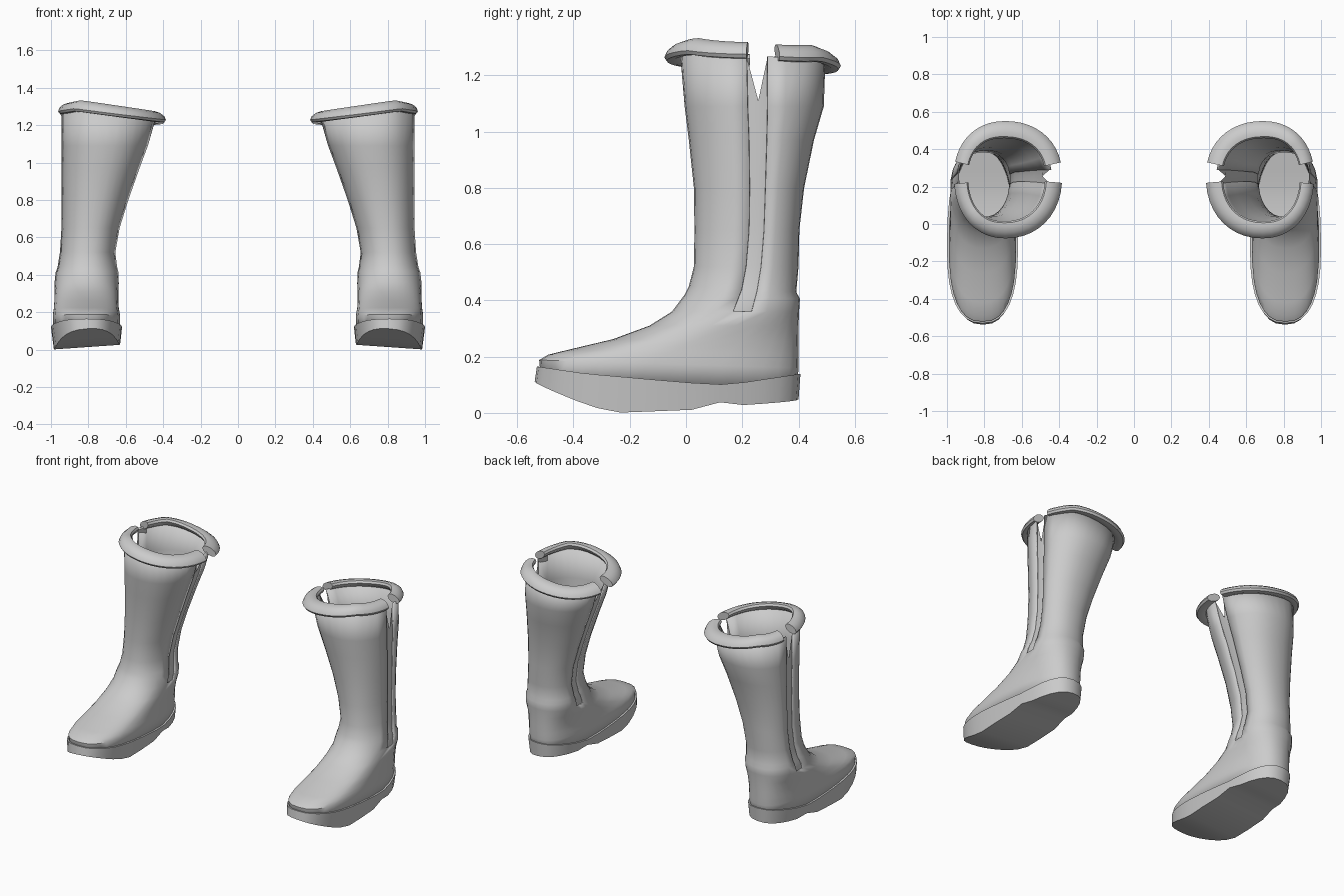
import bpy, bmesh
from math import sin, cos, pi, radians, copysign

if "Cube" in bpy.data.objects:
    bpy.data.objects.remove(bpy.data.objects["Cube"])

N = 32  # columns round the boot; column 0 is the toe, column 8 the outer side

# Upper rings: front y, front z, back y, back z, side y, inner x, outer x, squareness
RINGS = [
    (-.515, .11, .395, .08, -.12, .632, .988, 2.5),
    (-.522, .188, .40, .16, -.12, .630, .990, 2.5),
    (-.490, .207, .40, .19, -.08, .633, .988, 2.5),
    (-.420, .224, .40, .21, -.05, .637, .985, 2.5),
    (-.260, .262, .40, .25, .03, .640, .982, 2.4),
    (-.130, .31, .40, .31, .13, .640, .980, 2.3),
    (-.050, .36, .402, .36, .205, .637, .982, 2.2),
    (-.005, .42, .405, .405, .22, .638, .976, 2.2),
    (.010, .45, .392, .43, .23, .645, .966, 2.2),
    (.028, .52, .40, .52, .245, .655, .953, 2.2),
    (.030, .65, .403, .65, .257, .632, .945, 2.2),
    (.028, .80, .42, .80, .26, .585, .945, 2.2),
    (.010, .97, .455, .97, .26, .525, .945, 2.2),
    (-.005, 1.09, .49, 1.09, .257, .480, .945, 2.2),
    (-.020, 1.26, .495, 1.23, .255, .440, .945, 2.2),
]
SLOT_ROW = 6
TOP = RINGS[-1]


def spow(v, e):
    return copysign(abs(v) ** e, v)


def column_angle(i):
    # columns beside the slots sit closer to the side line
    near = {7: .38, 9: -.38, 23: .38, 25: -.38}.get(i, 0)
    return 2 * pi * (i + near) / N


def point(r, a, scale=1.0):
    yf, zf, yb, zb, ys, x0, x1, n = r
    u, v = spow(cos(a), 2 / n), spow(sin(a), 2 / n)
    y = ys - scale * u * ((ys - yf) if u > 0 else (yb - ys))
    x = (x0 + x1) / 2 + scale * v * (x1 - x0) / 2
    return x, y, zf + (zb - zf) * (y - yf) / (yb - yf)


def rim_z(x, y):
    return 1.27 + .14 * (min(x, .85) - .7) - .2 * max(0, x - .85) - .12 * max(0, y - .25)


def interp(table, y):
    for (y0, z0), (y1, z1) in zip(table, table[1:]):
        if y <= y1:
            return z0 + (z1 - z0) * max(0, y - y0) / (y1 - y0)
    return table[-1][1]


def grid_faces(rows, cols, closed, skip=lambda r, c: False):
    return [(r * cols + c, r * cols + (c + 1) % cols,
             (r + 1) * cols + (c + 1) % cols, (r + 1) * cols + c)
            for r in range(rows - 1) for c in range(cols if closed else cols - 1)
            if not skip(r, c)]


def cap_faces(start):
    faces = [(start, start + 1, start + N - 1),
             (start + N // 2, start + N // 2 + 1, start + N // 2 - 1)]
    return faces + [(start + i, start + i + 1, start + N - i - 1, start + N - i)
                    for i in range(1, N // 2 - 1)]


def make(name, verts, faces, thickness=0, solid=False):
    me = bpy.data.meshes.new(name)
    me.from_pydata(verts, [], faces)
    if solid:
        bm = bmesh.new()
        bm.from_mesh(me)
        bmesh.ops.recalc_face_normals(bm, faces=bm.faces)
        bm.to_mesh(me)
        bm.free()
    ob = bpy.data.objects.new(name, me)
    bpy.context.collection.objects.link(ob)
    bpy.ops.object.select_all(action='DESELECT')
    ob.select_set(True)
    bpy.context.view_layer.objects.active = ob
    bpy.ops.object.shade_smooth_by_angle(angle=radians(42))
    if thickness:
        mod = ob.modifiers.new("thickness", 'SOLIDIFY')
        mod.thickness = thickness
        mod.offset = -1
    ob.modifiers.new("pair", 'MIRROR').use_axis = (True, False, False)
    return ob


# Upper and shaft, slotted down both sides
verts = []
for r in RINGS:
    for i in range(N):
        x, y, z = point(r, column_angle(i))
        verts.append((x, y, rim_z(x, y) if r is TOP else z))
make("boot_upper", verts, grid_faces(
    len(RINGS), N, True,
    lambda r, c: r >= SLOT_ROW and c in (7, 8, 23, 24)), thickness=.01)

# Recessed side gussets with a V notch at the top
for name, centre in (("outer_gusset", 8), ("inner_gusset", 24)):
    verts = []
    rows = RINGS[SLOT_ROW - 1:]
    for r in rows:
        for c in range(centre - 2, centre + 3):
            x, y, z = point(r, column_angle(c), .96)
            if r is TOP:
                z = rim_z(x, y) - .01
                if c == centre:
                    x, y, z = point(RINGS[-2], column_angle(c), .96)
                    z = 1.11
            verts.append((x, y, z))
    make(name, verts, grid_faces(len(rows), 5, False))

# Rolled cuff in a front and a back piece, tucked in on the outer side
K, STEPS = 10, 20
for name, a0, a1 in (("front_cuff", -85, 84), ("back_cuff", 104, 257)):
    verts = []
    for s in range(STEPS + 1):
        a = radians(a0 + (a1 - a0) * s / STEPS)
        x, y, _ = point(TOP, a, 1.04)
        dx, dy = sin(a), -cos(a)
        tuck = max(0, sin(a))
        x -= .03 * tuck
        for k in range(K):
            t = 2 * pi * k / K
            out, up = (.046 - .008 * tuck) * cos(t), .027 * sin(t)
            verts.append((x + dx * out, y + dy * out, rim_z(x, y) + .012 + up - .35 * out))
    faces = grid_faces(STEPS + 1, K, True)
    faces += [tuple(range(K)), tuple(STEPS * K + k for k in range(K))]
    make(name, verts, faces, solid=True)

# Sole with toe spring, arch and low heel
EDGE = [(-.53, .165), (-.36, .14), (0, .108), (.15, .10), (.40, .138)]
BASE = [(-.54, .10), (-.46, .068), (-.36, .03), (-.26, 0), (.05, .012),
        (.09, .035), (.17, .04), (.20, .026), (.40, .036)]
verts = []
for outline, table, tilt in (((-.538, 0, .40, 0, -.12, .63, .985, 2.5), BASE, .025),
                             ((-.53, 0, .407, 0, -.12, .62, 1.0, 2.5), EDGE, 0)):
    for i in range(N):
        x, y, _ = point(outline, 2 * pi * i / N)
        verts.append((x, y, interp(table, y) + tilt * (.985 - x) / .36))
make("sole", verts, grid_faces(2, N, True) + cap_faces(0) + cap_faces(N), solid=True)
